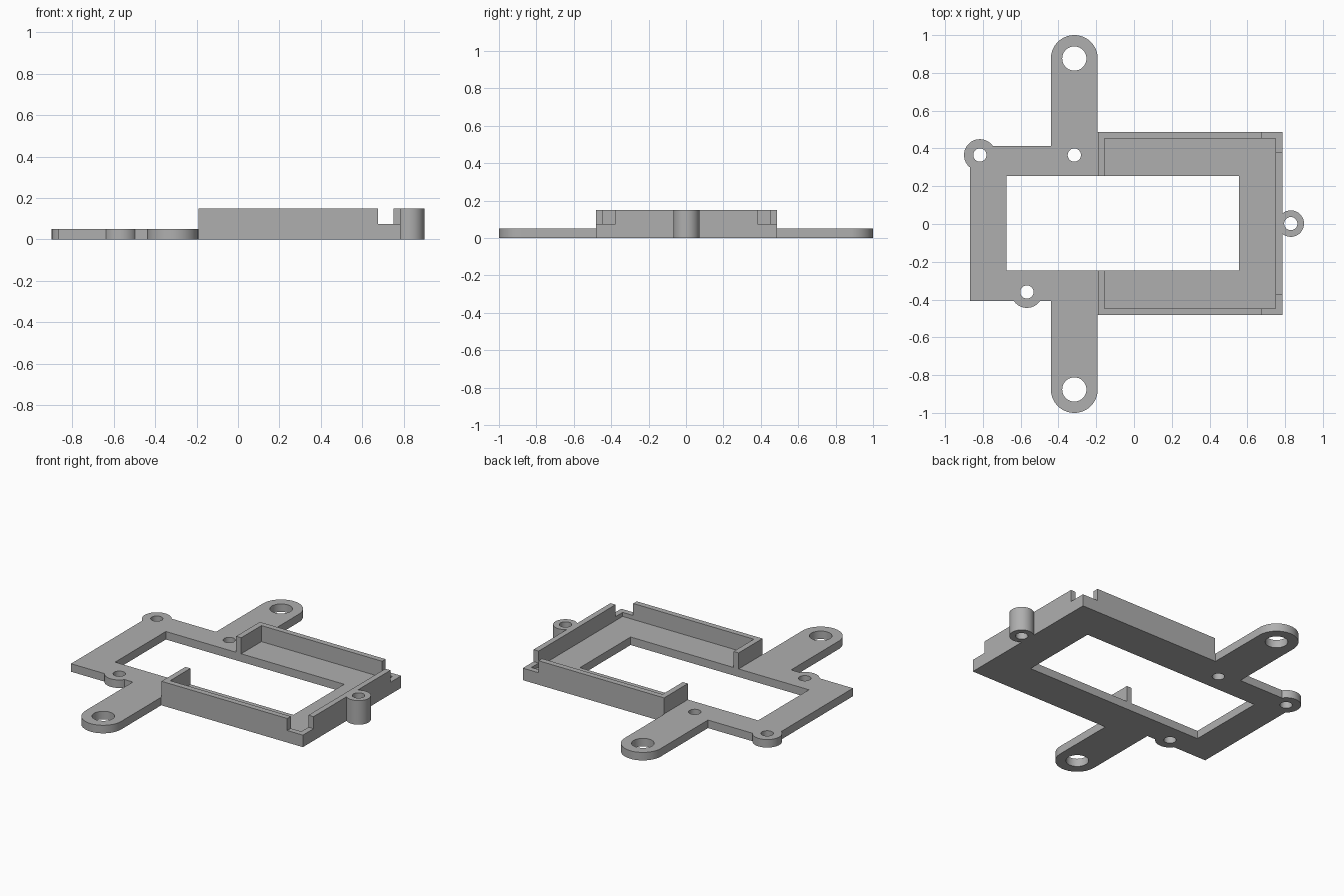
import bpy, bmesh, math

if "Cube" in bpy.data.objects:
    bpy.data.objects.remove(bpy.data.objects["Cube"], do_unlink=True)

PLATE_T, NOTCH_Z, HEIGHT = 0.05, 0.075, 0.15
WALL_X0, WALL_X1 = -0.19, 0.785      # raised tray, outer ends
WALL_Y0, WALL_Y1 = -0.482, 0.487     # raised tray, outer sides
WALL_T = 0.035
ARM_X, ARM_Y, ARM_R = -0.316, 0.876, 0.124
EAR_R, PIN_R = 0.084, 0.035
PLATE_X, PLATE_Y0, PLATE_Y1 = -0.867, -0.407, 0.412
BACK_EAR = (-0.816, 0.365)
FRONT_EAR = (-0.567, -0.36)
BOSS, BOSS_R = (0.83, 0.002), 0.07

grey = bpy.data.materials.new("plain grey")
grey.use_nodes = True
colour = (0.43, 0.43, 0.43, 1)
grey.diffuse_color = colour
grey.node_tree.nodes["Principled BSDF"].inputs["Base Color"].default_value = colour


def arc(centre, r, start, end):
    """Points along an arc, angles in radians."""
    n = max(8, round(abs(end - start) / math.tau * 56))
    return [(centre[0] + r * math.cos(start + (end - start) * i / n),
             centre[1] + r * math.sin(start + (end - start) * i / n)) for i in range(n + 1)]


def circle(centre, r):
    return arc(centre, r, 0, math.tau)[:-1]


def rectangle(x0, x1, y0, y1):
    return [(x0, y0), (x1, y0), (x1, y1), (x0, y1)]


def extruded(name, loops, z0, z1):
    """Solid from an outline followed by its hole outlines."""
    bm = bmesh.new()
    for loop in loops:
        verts = [bm.verts.new((x, y, z0)) for x, y in loop]
        for i, v in enumerate(verts):
            bm.edges.new((verts[i - 1], v))
    bmesh.ops.triangle_fill(bm, use_beauty=True, use_dissolve=False, edges=bm.edges[:])
    top = bmesh.ops.extrude_face_region(bm, geom=bm.faces[:], use_keep_orig=True)
    bmesh.ops.translate(bm, vec=(0, 0, z1 - z0),
                        verts=[g for g in top["geom"] if isinstance(g, bmesh.types.BMVert)])
    bmesh.ops.recalc_face_normals(bm, faces=bm.faces[:])
    mesh = bpy.data.meshes.new(name)
    bm.to_mesh(mesh)
    bm.free()
    mesh.materials.append(grey)
    obj = bpy.data.objects.new(name, mesh)
    bpy.context.collection.objects.link(obj)
    return obj


# Outline, counter-clockwise: tray side, boss, back arm, back ear, front ear, front arm
pi = math.pi
boss_a = math.acos((WALL_X1 - BOSS[0]) / BOSS_R)
back_a = math.asin((PLATE_Y1 - BACK_EAR[1]) / EAR_R)
back_b = math.tau - math.acos((PLATE_X - BACK_EAR[0]) / EAR_R)
front_a = math.asin((FRONT_EAR[1] - PLATE_Y0) / EAR_R)
outline = [(ARM_X + ARM_R, WALL_Y0), (WALL_X1, WALL_Y0)]
outline += arc(BOSS, BOSS_R, -boss_a, boss_a)
outline += [(WALL_X1, WALL_Y1), (ARM_X + ARM_R, WALL_Y1)]
outline += arc((ARM_X, ARM_Y), ARM_R, 0, pi)
outline += [(ARM_X - ARM_R, PLATE_Y1)]
outline += arc(BACK_EAR, EAR_R, back_a, back_b)
outline += [(PLATE_X, PLATE_Y0)]
outline += arc(FRONT_EAR, EAR_R, pi + front_a, math.tau - front_a)
outline += [(ARM_X - ARM_R, PLATE_Y0)]
outline += arc((ARM_X, -ARM_Y), ARM_R, pi, math.tau)

# Window and screw holes
holes = [rectangle(-0.675, 0.555, -0.247, 0.253)]
holes += [circle((ARM_X, s * ARM_Y), 0.064) for s in (-1, 1)]
holes += [circle(c, PIN_R) for c in (BACK_EAR, FRONT_EAR, BOSS, (ARM_X, 0.365))]
bracket = extruded("mounting_bracket", [outline] + holes, 0, HEIGHT)

# Cutters: thin plate region, tray pocket, two corner notches
cuts = [
    ("plate_cutter", rectangle(-1.2, WALL_X0, -1.2, 1.2), PLATE_T),
    ("pocket_cutter", rectangle(WALL_X0 + WALL_T, WALL_X1 - WALL_T,
                                WALL_Y0 + WALL_T, WALL_Y1 - WALL_T), PLATE_T),
    ("back_notch_cutter", rectangle(0.677, 1.1, 0.381, 0.8), NOTCH_Z),
    ("front_notch_cutter", rectangle(0.677, 1.1, -0.8, -0.377), NOTCH_Z),
]
bpy.ops.object.select_all(action="DESELECT")
bpy.context.view_layer.objects.active = bracket
bracket.select_set(True)
for name, loop, z in cuts:
    cutter = extruded(name, [loop], z, 0.4)
    cutter.hide_render = True
    mod = bracket.modifiers.new(name, "BOOLEAN")
    mod.operation, mod.solver, mod.object = "DIFFERENCE", "EXACT", cutter
    bpy.ops.object.modifier_apply(modifier=mod.name)
    bpy.data.objects.remove(cutter, do_unlink=True)

bpy.ops.object.shade_smooth_by_angle(angle=math.radians(30))
